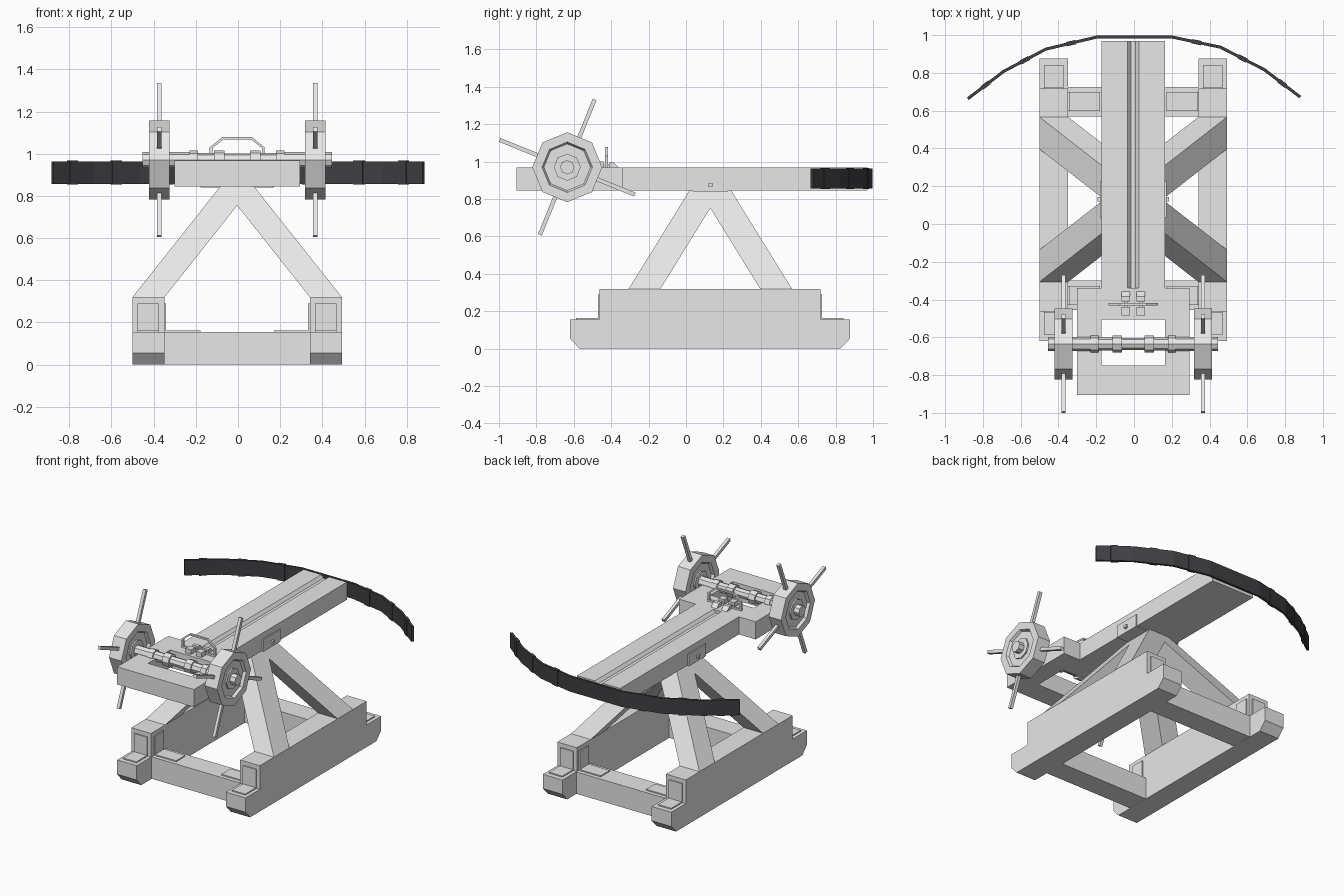
import bpy, bmesh, math
from mathutils import Vector, Matrix

if "Cube" in bpy.data.objects:
    bpy.data.objects.remove(bpy.data.objects["Cube"])

CX = -0.004  # centre line of the frame


def material(name, rgb):
    m = bpy.data.materials.new(name)
    m.diffuse_color = (*rgb, 1)
    m.use_nodes = True
    m.node_tree.nodes["Principled BSDF"].inputs["Base Color"].default_value = m.diffuse_color
    return m


GREY = material("pale grey", (0.8, 0.8, 0.8))
DARK = material("dark steel", (0.05, 0.05, 0.057))


def finish(name, bm, mat=GREY):
    bmesh.ops.recalc_face_normals(bm, faces=bm.faces)
    me = bpy.data.meshes.new(name)
    bm.to_mesh(me)
    bm.free()
    me.materials.append(mat)
    ob = bpy.data.objects.new(name, me)
    bpy.context.collection.objects.link(ob)
    return ob


def loft(name, a, b, mat=GREY):
    """Closed solid between two matching outlines."""
    bm = bmesh.new()
    va = [bm.verts.new(p) for p in a]
    vb = [bm.verts.new(p) for p in b]
    n = len(va)
    bm.faces.new(va)
    bm.faces.new(vb[::-1])
    for i in range(n):
        bm.faces.new((va[i], va[(i + 1) % n], vb[(i + 1) % n], vb[i]))
    return finish(name, bm, mat)


def rect(x0, x1, y0, y1, z):
    return [(x0, y0, z), (x1, y0, z), (x1, y1, z), (x0, y1, z)]


def box(name, x0, x1, y0, y1, z0, z1, mat=GREY):
    return loft(name, rect(x0, x1, y0, y1, z0), rect(x0, x1, y0, y1, z1), mat)


def lathe(name, profile, centre, sides=8):
    """Turn (x, radius) points around the x axis; the ends are capped."""
    bm = bmesh.new()
    rings = []
    for x, r in profile:
        ring = []
        for i in range(sides):
            t = 2 * math.pi * i / sides
            ring.append(bm.verts.new((centre[0] + x, centre[1] + r * math.cos(t),
                                      centre[2] + r * math.sin(t))))
        rings.append(ring)
    for p, q in zip(rings, rings[1:]):
        for i in range(sides):
            j = (i + 1) % sides
            bm.faces.new((p[i], p[j], q[j], q[i]))
    bm.faces.new(rings[0])
    bm.faces.new(rings[-1][::-1])
    return finish(name, bm)


def strip(name, path, width, z0, z1, mat):
    """Upright strip of given thickness following a path in plan."""
    pts = [Vector(p) for p in path]
    left, right = [], []
    for i, p in enumerate(pts):
        d = (pts[min(i + 1, len(pts) - 1)] - pts[max(i - 1, 0)]).normalized()
        nrm = Vector((-d.y, d.x)) * width / 2
        left.append(p + nrm)
        right.append(p - nrm)
    outline = left + right[::-1]
    return loft(name, [(p.x, p.y, z0) for p in outline],
                [(p.x, p.y, z1) for p in outline], mat)


# Base rails with stepped, chamfered ends
RAIL = [(-.62, .055), (-.57, 0), (.825, 0), (.877, .055), (.877, .155), (.718, .155),
        (.718, .32), (-.463, .32), (-.463, .155), (-.62, .155)]
for s in (-1, 1):
    loft("base_rail", [(CX + s * .345, y, z) for y, z in RAIL],
         [(CX + s * .497, y, z) for y, z in RAIL])

# Cross beams
for y0, y1 in ((-.455, -.3), (.57, .725)):
    box("cross_beam", CX - .346, CX + .346, y0, y1, 0.001, .154)


# Thin corner plates on the rail steps and cross beams
def sbox(name, s, x0, x1, *rest):
    a, b = sorted((CX + s * x0, CX + s * x1))
    box(name, a, b, *rest)


T = .008
for s in (-1, 1):
    for face, d in ((-.463, -1), (.718, 1)):
        y = sorted((face, face + d * T))
        sbox("step_face_plate", s, .37, .472, y[0], y[1], .155, .29)
        y = sorted((face, face + d * .125))
        sbox("step_top_plate", s, .37, .472, y[0], y[1], .155, .155 + T)
    for yc in (-.378, .648):
        sbox("beam_top_plate", s, .175, .345, yc - .05, yc + .05, .154, .154 + T)
        sbox("rail_side_plate", s, .345 - T, .345, yc - .05, yc + .05, .154, .29)

# Four sloping legs meeting under the stock
for sx in (-1, 1):
    for sy in (-1, 1):
        def leg_end(out_x, out_y, z):
            xs = sorted((CX + sx * out_x, CX + sx * (out_x - .152)))
            ys = sorted((.13 + sy * out_y, .13 + sy * (out_y - .17)))
            return rect(*xs, *ys, z)
        loft("leg", leg_end(.497, .437, .319), leg_end(.08, .112, .845))

# Stock with a sloped groove along its top
H, LO, HI = .167, .845, .968
PROFILE = [(-H, LO), (H, LO), (H, HI), (.03, HI), (.013, HI - .02), (-.013, HI - .02),
           (-.03, HI), (-H, HI)]
loft("stock", [(CX + x, -.34, z) for x, z in PROFILE],
     [(CX + x, .97, z) for x, z in PROFILE])

# Open rectangular winch frame at the rear of the stock
bm = bmesh.new()
loops = []
for z in (LO, HI):
    loops.append([bm.verts.new(p) for p in rect(CX - .297, CX + .297, -.905, -.34, z)])
    loops.append([bm.verts.new(p) for p in rect(CX - H, CX + H, -.75, -.505, z)])
for a, b in ((0, 1), (2, 3), (0, 2), (1, 3)):
    for i in range(4):
        j = (i + 1) % 4
        bm.faces.new((loops[a][i], loops[a][j], loops[b][j], loops[b][i]))
finish("winch_frame", bm)

# Pivot strap around the stock, with bolts
box("pivot_strap", CX - H - T, CX + H + T, .035, .225, LO - .006, .925)
box("pivot_bolt", CX - .19, CX + .19, .12, .142, .865, .885)

# Bow and its wrapped bands
BOW = [(-.88, .663), (-.69, .808), (-.466, .926), (-.2, .989), (.205, .989),
       (.458, .936), (.69, .817), (.88, .672)]
strip("bow", BOW, .016, .857, .964, DARK)
for p, q in zip(BOW, BOW[1:]):
    a, b = Vector(p), Vector(q)
    if abs(a.y - b.y) < .01:
        continue
    mid, d = (a + b) / 2, (b - a).normalized() * .025
    strip("bow_band", [mid - d, mid + d], .023, .854, .967, DARK)

# Winch wheels with recessed webs, hubs and four hand spokes
WY, WZ = -.635, .97
WHEEL = [(-.04, .035), (-.04, .072), (-.03, .072), (-.03, .125), (-.048, .135), (-.048, .187),
         (.048, .187), (.048, .135), (.03, .125), (.03, .072), (.04, .072), (.04, .035)]
for s in (-1, 1):
    wx = CX + s * .37
    lathe("winch_wheel", WHEEL, (wx, WY, WZ))
    for k in range(4):
        ob = box("wheel_spoke", -.011, .011, -.011, .011, .15, .39)
        turn = Matrix.Rotation(math.radians(-22 + 90 * k), 4, 'X')
        ob.data.transform(Matrix.Translation((wx, WY, WZ)) @ turn)

# Winch axle with collars
AXLE = [(0, .032), (.06, .032), (.06, .046), (.11, .046), (.11, .034), (.185, .034),
        (.185, .044), (.225, .044), (.225, .038), (.45, .038)]
lathe("winch_axle", [(-x, r) for x, r in AXLE[:0:-1]] + AXLE[1:], (CX, WY, WZ))

# Trigger lugs and arched handle
for s in (-1, 1):
    sbox("trigger_lug", s, .018, .062, -.485, -.44, .965, 1.0)
    a, b = sorted((CX + s * .018, CX + s * .062))
    loft("trigger_wedge", rect(a, b, -.41, -.355, .965), rect(a, b, -.41, -.385, .995))
    sbox("trigger_bar", s, .03, .05, -.45, -.4, .965, .985)
    sbox("handle_post", s, .118, .13, -.432, -.418, .965, 1.03)
ARCH = [(-.13, 1.015), (-.13, 1.03), (-.07, 1.079), (.07, 1.079), (.13, 1.03), (.13, 1.015),
        (.118, 1.015), (.118, 1.026), (.065, 1.068), (-.065, 1.068), (-.118, 1.026),
        (-.118, 1.015)]
loft("handle_arch", [(CX + x, -.432, z) for x, z in ARCH],
     [(CX + x, -.418, z) for x, z in ARCH])
box("handle_foot", CX - .13, CX + .13, -.432, -.418, .965, .98)
